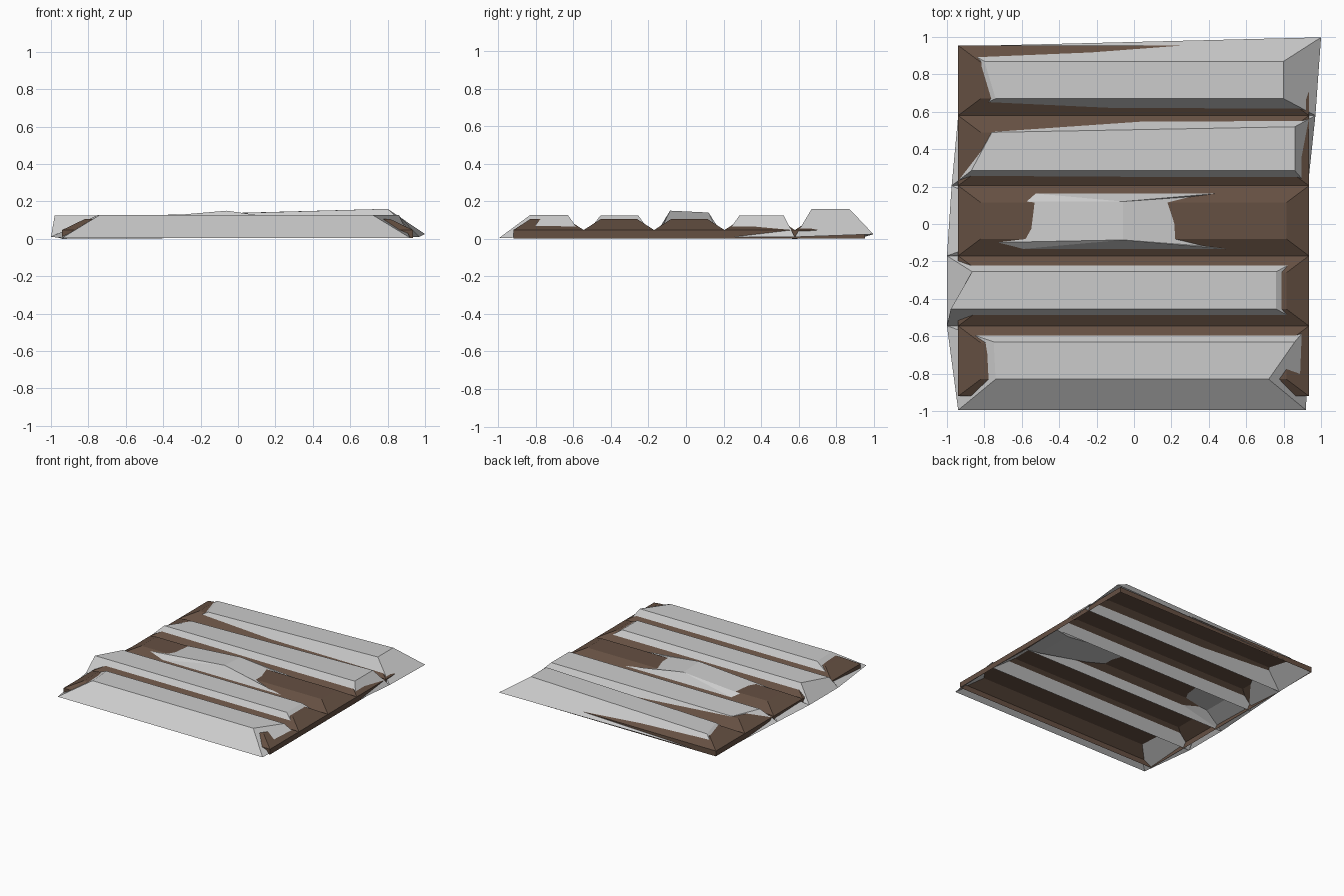
import bpy, bmesh

if "Cube" in bpy.data.objects:
    bpy.data.objects.remove(bpy.data.objects["Cube"])


def add_object(name, bm, colour=None):
    bmesh.ops.recalc_face_normals(bm, faces=bm.faces)
    mesh = bpy.data.meshes.new(name)
    bm.to_mesh(mesh)
    bm.free()
    obj = bpy.data.objects.new(name, mesh)
    bpy.context.collection.objects.link(obj)
    if colour:
        mat = bpy.data.materials.new(name + "_brown")
        mat.diffuse_color = colour
        mat.use_nodes = True
        mat.node_tree.nodes["Principled BSDF"].inputs["Base Color"].default_value = mat.diffuse_color
        mesh.materials.append(mat)
    return obj


def slope(bm, a, b, tops):
    """Join a furrow edge a-b to a ridge edge of two or three points."""
    if len(tops) == 2:
        bm.faces.new((a, b, tops[1], tops[0]))
    else:
        bm.faces.new((a, b, tops[1]))
        bm.faces.new((a, tops[1], tops[0]))
        bm.faces.new((b, tops[2], tops[1]))


def furrowed_sheet(bm, furrows, ridges):
    """Ridges between furrow lines; each ridge has a front and a back edge."""
    low = [[bm.verts.new(p) for p in line] for line in furrows]
    for i, (front, back) in enumerate(ridges):
        f = [bm.verts.new(p) for p in front]
        k = [bm.verts.new(p) for p in back]
        (fl, fr), (bl, br) = low[i], low[i + 1]
        slope(bm, fl, fr, f)
        slope(bm, bl, br, k)
        for j in range(len(f) - 1):
            bm.faces.new((f[j], f[j + 1], k[j + 1], k[j]))
        bm.faces.new((fl, f[0], k[0], bl))
        bm.faces.new((fr, br, k[-1], f[-1]))
    return low


# Soil bed: five even ridges with a short wall, open underneath
X0, X1, Y0, PITCH, EDGE, TOP = -0.94, 0.935, -0.92, 0.375, 0.047, 0.105
furrows = [((X0, Y0 + i * PITCH, EDGE), (X1, Y0 + i * PITCH, EDGE)) for i in range(6)]
ridges = []
for i in range(5):
    y = Y0 + i * PITCH
    ridges.append([((X0 + 0.12, y + d, TOP), (X1 - 0.12, y + d, TOP)) for d in (0.09, 0.285)])
bm = bmesh.new()
furrowed_sheet(bm, furrows, ridges)
rim = [e for e in bm.edges if e.is_boundary]
wall = bmesh.ops.extrude_edge_only(bm, edges=rim)["geom"]
for v in wall:
    if isinstance(v, bmesh.types.BMVert):
        v.co.z = 0.003
add_object("soil_bed", bm, (0.13, 0.08, 0.055, 1))

# Snow cover: an uneven sheet over the same ridges that dips into the soil
snow_furrows = [
    ((-0.94, -0.995, 0.005), (0.92, -0.995, 0.005)),
    ((-1.0, -0.545, 0.01), (0.93, -0.545, 0.01)),
    ((-1.0, -0.17, 0.01), (0.92, -0.17, 0.01)),
    ((-0.975, 0.205, 0.01), (0.93, 0.205, 0.01)),
    ((-0.94, 0.58, 0.0), (0.97, 0.58, 0.01)),
    ((-0.94, 0.95, 0.01), (1.0, 0.998, 0.025)),
]
snow_ridges = [
    [((-0.74, -0.83, 0.127), (0.72, -0.83, 0.127)),
     ((-0.75, -0.63, 0.127), (0.86, -0.63, 0.127))],
    [((-0.98, -0.455, 0.125), (0.76, -0.455, 0.125)),
     ((-0.865, -0.255, 0.125), (0.76, -0.255, 0.125))],
    [((-0.8, -0.10, 0.087), (-0.06, -0.085, 0.15), (0.8, -0.15, 0.012)),
     ((-0.8, 0.12, 0.085), (-0.06, 0.12, 0.14), (0.8, 0.18, 0.01))],
    [((-0.87, 0.285, 0.118), (0.86, 0.285, 0.125)),
     ((-0.76, 0.49, 0.106), (0.86, 0.52, 0.125))],
    [((-0.74, 0.67, 0.117), (0.8, 0.67, 0.16)),
     ((-0.8, 0.87, 0.117), (0.8, 0.87, 0.16))],
]
bm = bmesh.new()
furrowed_sheet(bm, snow_furrows, snow_ridges)
add_object("snow_cover", bm)
